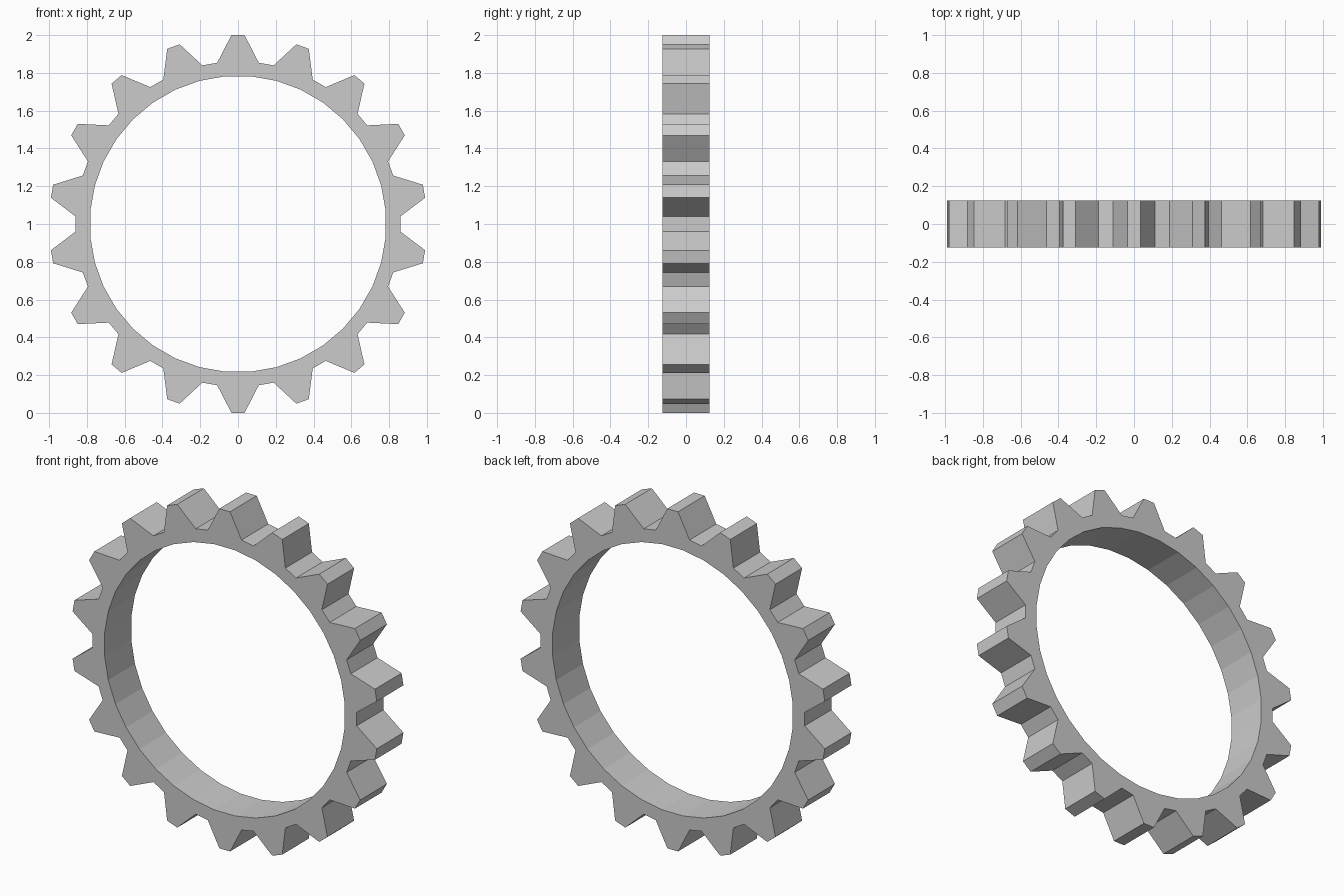
import bpy, bmesh
from math import sin, cos, radians

if "Cube" in bpy.data.objects:
    bpy.data.objects.remove(bpy.data.objects["Cube"])

TEETH = 18
STEP = 360 / TEETH
HALF_DEPTH = 0.124
BORE_R, BORE_SIDES = 0.785, 36


def polar(r, deg):
    # angle measured clockwise from the top, gear centre at z = 1
    a = radians(deg)
    return r * sin(a), 1 + r * cos(a)


# toothed outer outline: root, tip, tip, root for each tooth
outer = [polar(r, i * STEP + off) for i in range(TEETH)
         for r, off in ((0.861, -7.35), (1.0006, -2), (1.0006, 2), (0.861, 7.35))]
# faceted bore
inner = [polar(BORE_R, (i + 0.5) * 360 / BORE_SIDES) for i in range(BORE_SIDES)]

# fill the ring between both outlines, then extrude to full depth
bm = bmesh.new()
edges = []
for loop in (outer, inner):
    vs = [bm.verts.new((x, -HALF_DEPTH, z)) for x, z in loop]
    edges += [bm.edges.new((vs[i - 1], vs[i])) for i in range(len(vs))]
bmesh.ops.triangle_fill(bm, edges=edges, use_beauty=True, normal=(0, -1, 0))
ext = bmesh.ops.extrude_face_region(bm, geom=bm.faces[:], use_keep_orig=True)
back = [g for g in ext["geom"] if isinstance(g, bmesh.types.BMVert)]
bmesh.ops.translate(bm, verts=back, vec=(0, 2 * HALF_DEPTH, 0))
bmesh.ops.recalc_face_normals(bm, faces=bm.faces[:])

mesh = bpy.data.meshes.new("gear_ring")
bm.to_mesh(mesh)
bm.free()
bpy.context.collection.objects.link(bpy.data.objects.new("gear_ring", mesh))
